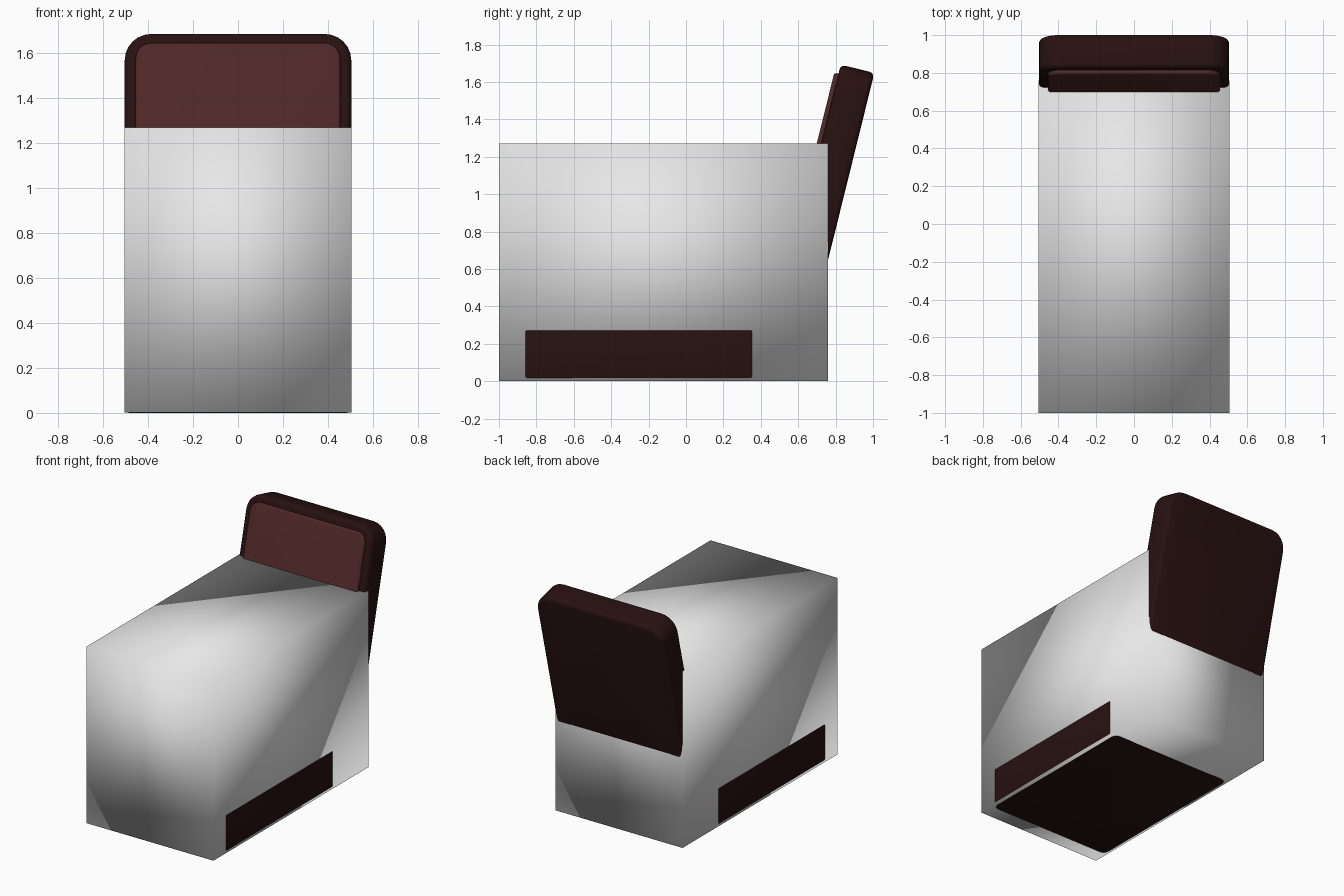
import bpy, bmesh
from math import radians
from mathutils import Matrix, Vector

if "Cube" in bpy.data.objects:
    bpy.data.objects.remove(bpy.data.objects["Cube"], do_unlink=True)


def material(name, rgb):
    mat = bpy.data.materials.new(name)
    mat.use_nodes = True
    color = (*rgb, 1.0)
    mat.diffuse_color = color
    mat.node_tree.nodes["Principled BSDF"].inputs["Base Color"].default_value = color
    return mat


def block(name, mat, low, high, matrix=Matrix(), corner=0.0, rim=0.0):
    """Box between two corners, with rounded outline corners and a rounded rim."""
    low, high = Vector(low), Vector(high)
    bm = bmesh.new()
    bmesh.ops.create_cube(bm, size=1.0)
    for v in bm.verts:
        v.co = Vector([l if c < 0 else h for c, l, h in zip(v.co, low, high)])
    if corner:
        upright = [e for e in bm.edges if abs(e.verts[0].co.z - e.verts[1].co.z) > 1e-4]
        bmesh.ops.bevel(bm, geom=upright, offset=corner, segments=6,
                        profile=0.5, affect='EDGES')
    if rim:
        outline = [e for e in bm.edges if abs(e.verts[0].co.z - e.verts[1].co.z) < 1e-4]
        bmesh.ops.bevel(bm, geom=outline, offset=rim, segments=3,
                        profile=0.5, affect='EDGES')
    bmesh.ops.transform(bm, matrix=matrix, verts=bm.verts)
    bmesh.ops.recalc_face_normals(bm, faces=bm.faces)
    mesh = bpy.data.meshes.new(name)
    bm.to_mesh(mesh)
    bm.free()
    mesh.materials.append(mat)
    obj = bpy.data.objects.new(name, mesh)
    bpy.context.collection.objects.link(obj)
    bpy.ops.object.select_all(action='DESELECT')
    obj.select_set(True)
    bpy.context.view_layer.objects.active = obj
    return obj


white = material("white", (0.8, 0.8, 0.8))
dark_maroon = material("dark_maroon", (0.021, 0.0055, 0.0055))
maroon = material("maroon", (0.08, 0.021, 0.021))

# Large body, softly shaded across its shared corners
block("body", white, (-0.505, -1.0, 0.001), (0.505, 0.76, 1.27))
bpy.ops.object.shade_smooth()

# Seat base, set into the body and flush with its sides and underside
block("seat_base", dark_maroon, (-0.506, -0.91, 0), (0.506, 0.405, 0.29),
      corner=0.06, rim=0.022)
bpy.ops.object.shade_smooth_by_angle(angle=radians(35))

# Reclined backrest and its front cushion share one tilted frame at the top back edge
tilt = Matrix.Translation((0, 1.007, 1.648)) @ Matrix.Rotation(radians(76.1), 4, 'X')
block("backrest", dark_maroon, (-0.504, -1.3, 0), (0.504, 0, 0.185), tilt,
      corner=0.12, rim=0.025)
bpy.ops.object.shade_smooth_by_angle(angle=radians(35))
block("back_cushion", maroon, (-0.455, -1.15, 0.12), (0.455, -0.05, 0.208), tilt,
      corner=0.07, rim=0.012)
bpy.ops.object.shade_smooth_by_angle(angle=radians(35))
